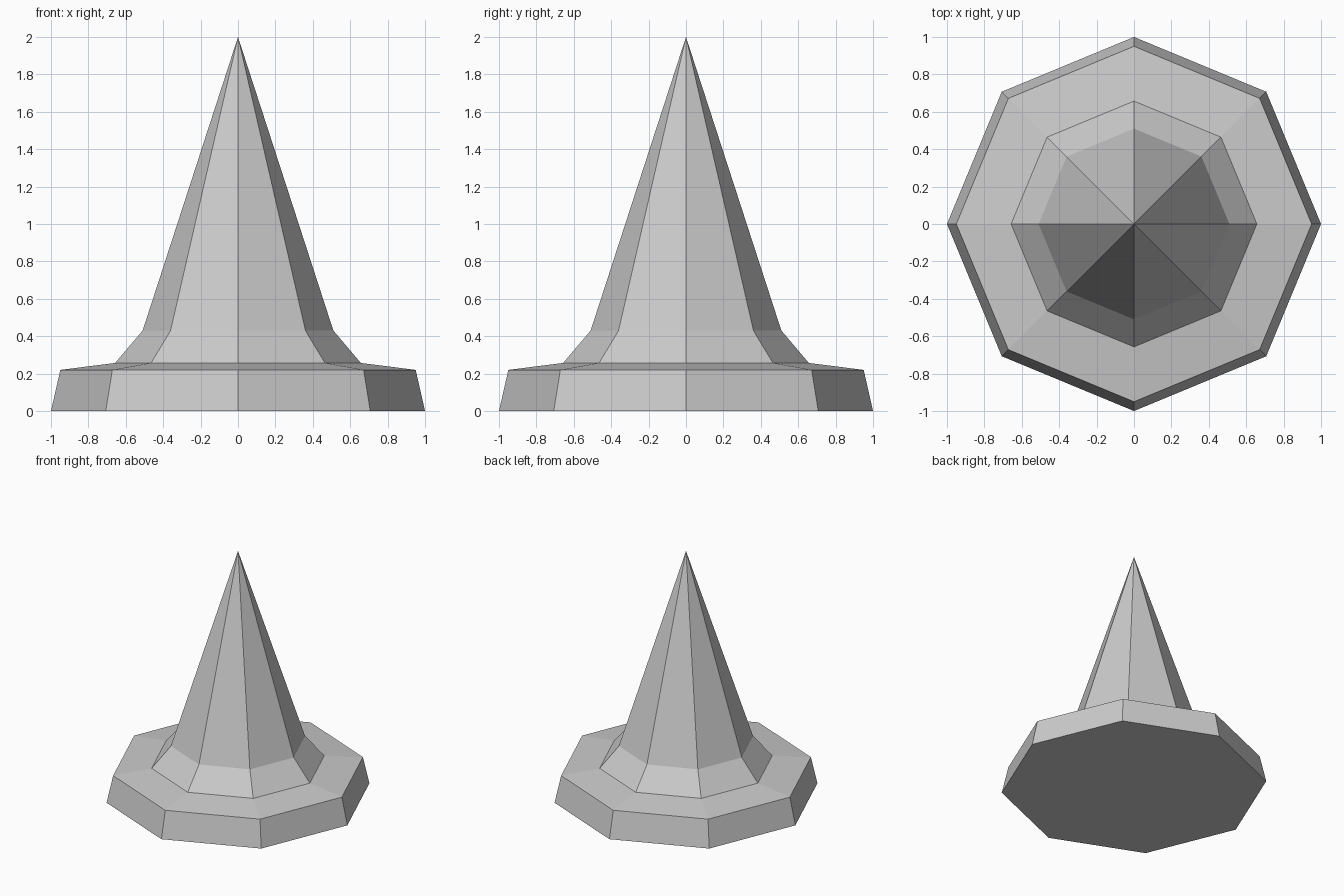
import bpy
import bmesh
from math import cos, sin, tau

SIDES = 8

# Remove the default object
cube = bpy.data.objects.get("Cube")
if cube:
    bpy.data.objects.remove(cube, do_unlink=True)

# Plain grey material
grey = bpy.data.materials.new("light_grey")
grey.use_nodes = True
color = (0.6, 0.6, 0.6, 1)
grey.diffuse_color = color
grey.node_tree.nodes["Principled BSDF"].inputs["Base Color"].default_value = color

# Rings from the ground up: (radius, height)
profile = [(1.0, 0.0), (0.95, 0.22), (0.657, 0.257), (0.51, 0.43)]
TIP = 2.0

bm = bmesh.new()
rings = [
    [bm.verts.new((r * cos(tau * i / SIDES), r * sin(tau * i / SIDES), z))
     for i in range(SIDES)]
    for r, z in profile
]

# Underside
bm.faces.new(reversed(rings[0]))

# Base rim, sloped ledge and flared collar
for low, high in zip(rings, rings[1:]):
    for i in range(SIDES):
        j = (i + 1) % SIDES
        bm.faces.new((low[i], low[j], high[j], high[i]))

# Spike
tip = bm.verts.new((0, 0, TIP))
for i in range(SIDES):
    bm.faces.new((rings[-1][i], rings[-1][(i + 1) % SIDES], tip))

mesh = bpy.data.meshes.new("spike_on_base")
bm.to_mesh(mesh)
bm.free()
mesh.materials.append(grey)
spike = bpy.data.objects.new("spike_on_base", mesh)
bpy.context.collection.objects.link(spike)
